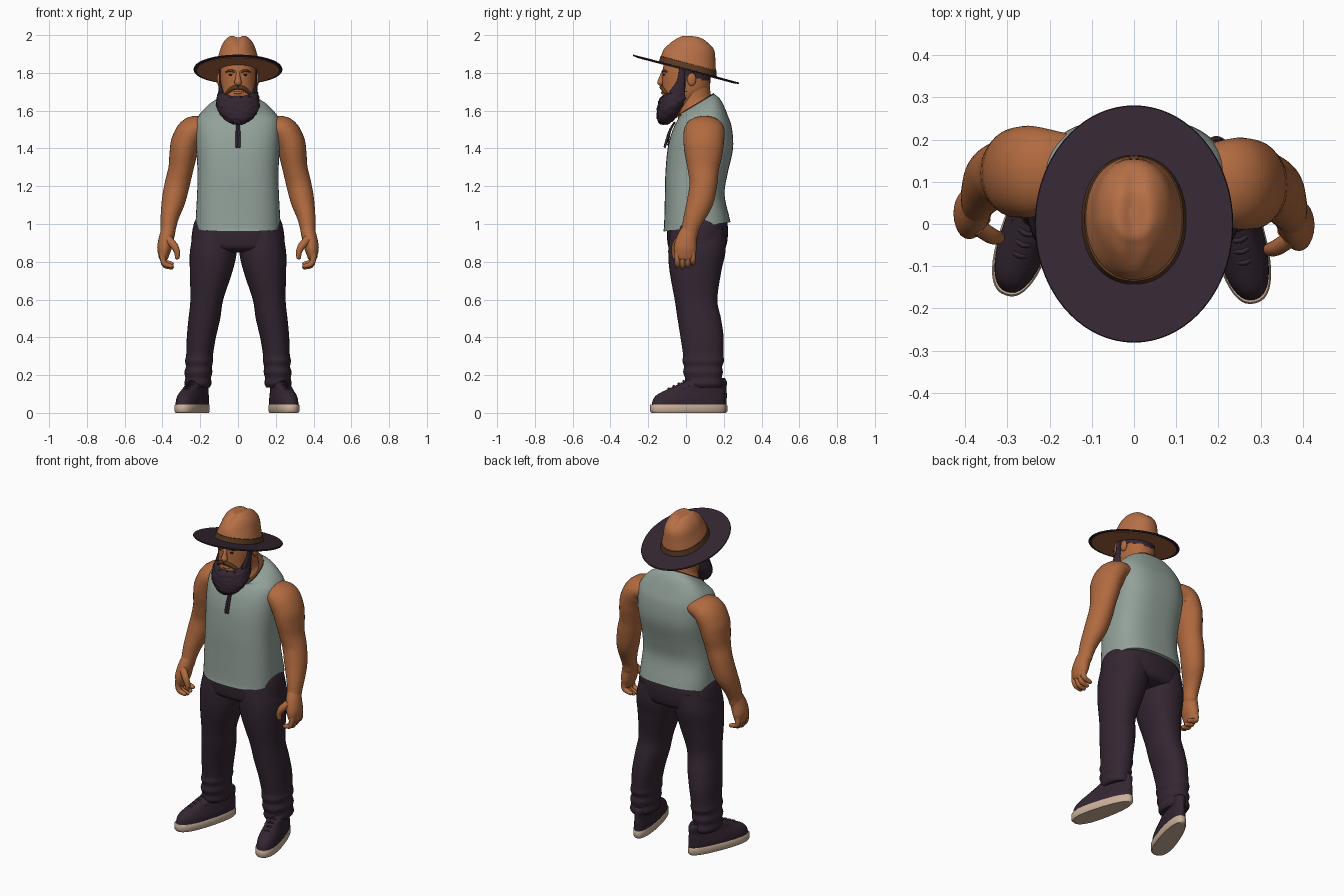
import bpy, bmesh, math, random
from mathutils import Vector

random.seed(4)


def material(name, rgb):
    m = bpy.data.materials.new(name)
    m.diffuse_color = (*rgb, 1)
    return m


SKIN = material("skin", (0.44, 0.145, 0.05))
SHIRT = material("grey_green_cloth", (0.29, 0.355, 0.32))
DARK = material("dark_plum", (0.034, 0.019, 0.031))
SOLE = material("beige_rubber", (0.60, 0.44, 0.33))
HAT = material("hat_tan", (0.47, 0.16, 0.062))
BROWN = material("dark_brown", (0.10, 0.042, 0.016))


def spline(secs, sub):
    """Catmull-Rom through the section tuples."""
    if sub < 2:
        return secs
    out, k = [], len(secs)
    for i in range(k - 1):
        a, b, c, d = secs[max(i - 1, 0)], secs[i], secs[i + 1], secs[min(i + 2, k - 1)]
        for j in range(sub):
            t = j / sub
            out.append(tuple(0.5 * (2 * q + (r - w) * t + (2 * w - 5 * q + 4 * r - e) * t * t
                                    + (3 * q - w - 3 * r + e) * t ** 3)
                             for w, q, r, e in zip(a, b, c, d)))
    return out + [secs[-1]]


def make(name, rings, mats, warp=None, rule=None):
    """Skin a stack of rings, cap both ends, colour faces by an optional rule."""
    bm = bmesh.new()
    vs = [[bm.verts.new(warp(p) if warp else p) for p in r] for r in rings]
    n = len(vs[0])
    for a, b in zip(vs, vs[1:]):
        for i in range(n):
            bm.faces.new((a[i], a[(i + 1) % n], b[(i + 1) % n], b[i]))
    bm.faces.new(vs[0])
    bm.faces.new(vs[-1])
    bmesh.ops.recalc_face_normals(bm, faces=bm.faces)
    if rule:
        for f in bm.faces:
            f.material_index = rule(f.calc_center_median())
    me = bpy.data.meshes.new(name)
    bm.to_mesh(me)
    bm.free()
    for m in mats:
        me.materials.append(m)
    ob = bpy.data.objects.new(name, me)
    bpy.context.collection.objects.link(ob)
    return ob


def stack(name, secs, *mats, p=2.0, n=40, sub=5, **kw):
    """Horizontal superellipse sections: x, y, z, rx, ry, tilt."""
    secs = spline([tuple(s) + (0,) * (6 - len(s)) for s in secs], sub)
    rings = []
    for x, y, z, rx, ry, t in secs:
        ring = []
        for i in range(n):
            c, s = math.cos(i * math.tau / n), math.sin(i * math.tau / n)
            c, s = (math.copysign(abs(v) ** (2 / p), v) for v in (c, s))
            ring.append(Vector((x + rx * c, y + ry * s, z + t * ry * s)))
        rings.append(ring)
    return make(name, rings, mats, **kw)


def tube(name, secs, mat, ref=(0, 1, 0), n=24, sub=5):
    """Sections across a path: x, y, z, radius along ref, other radius. Rounded tip."""
    secs = spline(secs, sub)
    pts = [Vector(s[:3]) for s in secs]
    rings, k = [], len(secs)

    def ring(c, t, r1, r2):
        u = (Vector(ref) - t * t.dot(Vector(ref))).normalized()
        v = t.cross(u)
        rings.append([c + u * r1 * math.cos(i * math.tau / n) + v * r2 * math.sin(i * math.tau / n)
                      for i in range(n)])
    for i, s in enumerate(secs):
        t = (pts[min(i + 1, k - 1)] - pts[max(i - 1, 0)]).normalized()
        ring(pts[i], t, s[3], s[4])
    for a in (25, 50, 70, 85):
        q, r = math.cos(math.radians(a)), min(s[3], s[4]) * math.sin(math.radians(a))
        ring(pts[-1] + t * r, t, s[3] * q, s[4] * q)
    return make(name, rings, [mat])


def ball(name, c, r, mat):
    secs = [(*(c[0], c[1], c[2] + r[2] * math.sin(a)), r[0] * math.cos(a), r[1] * math.cos(a))
            for a in (math.radians(d) for d in range(-85, 86, 17))]
    return stack(name, secs, mat, n=20, sub=1)


def side(secs, s, dy=0.0):
    return [(q[0] * s, q[1] + dy) + tuple(q[2:]) for q in secs]


# Sleeveless shirt
stack("shirt", [(0, .058, .985, .224, .178, .14), (0, .056, 1.02, .224, .172, .13),
                (0, .046, 1.15, .217, .158, .05), (0, .056, 1.27, .214, .165),
                (0, .076, 1.40, .221, .173), (0, .085, 1.50, .224, .158, .05),
                (0, .088, 1.565, .213, .132, .1), (0, .075, 1.615, .16, .108, .4),
                (0, .048, 1.628, .112, .10, .6)], SHIRT, p=2.7, n=56)
# Neck trim and cords
stack("neck_trim", [(0, .048, 1.625, .113, .102, .6), (0, .048, 1.634, .111, .10, .6)],
      BROWN, p=2.6, sub=1)
for s in (1, -1):
    tube("neck_cord", [(s * .004, -.06, 1.54, .005, .005), (s * .006, -.088, 1.49, .006, .006),
                       (s * .007, -.112, 1.41, .007, .007)], DARK, ref=(1, 0, 0), n=10)
tube("shirt_placket", [(0, -.058, 1.54, .012, .004), (0, -.083, 1.49, .01, .004),
                       (0, -.096, 1.42, .006, .004)], DARK, ref=(1, 0, 0), n=10)

# Neck, head and hairline
stack("neck", [(0, .06, 1.54, .12, .09, .4), (0, .048, 1.62, .105, .095, .4),
               (0, .042, 1.66, .088, .09, .2), (0, .035, 1.76, .082, .088)], SKIN)


def hairline(c):
    return int((c.y > 0 and c.z > 1.787 - .27 * c.y) or (-.03 < c.y <= 0 and c.z > 1.70))


stack("head", [(0, -.06, 1.58, .05, .05), (0, -.05, 1.62, .075, .075), (0, -.025, 1.67, .089, .1),
               (0, -.002, 1.72, .095, .124), (0, .003, 1.80, .097, .128), (0, .01, 1.86, .09, .12),
               (0, .015, 1.90, .06, .08)], SKIN, DARK, p=2.2, n=60, sub=8, rule=hairline)
tube("nose", [(0, -.116, 1.805, .011, .012), (0, -.128, 1.775, .013, .014),
              (0, -.134, 1.75, .02, .018)], SKIN, ref=(1, 0, 0), n=16)
for s in (1, -1):
    ball("ear", (s * .1, .03, 1.765), (.012, .024, .034), SKIN)
    ball("eye", (s * .036, -.114, 1.79), (.014, .009, .006), DARK)
    tube("eyebrow", [(s * .016, -.124, 1.806, .006, .005), (s * .04, -.12, 1.812, .007, .005),
                     (s * .064, -.103, 1.806, .004, .004)], BROWN, ref=(0, 0, 1), n=10)
    tube("moustache", [(0, -.13, 1.724, .01, .011), (s * .03, -.124, 1.718, .012, .011),
                       (s * .058, -.106, 1.695, .01, .01)], BROWN, n=12)
    tube("sideburn", [(s * .093, -.02, 1.82, .016, .008), (s * .092, -.028, 1.75, .022, .01),
                      (s * .085, -.045, 1.69, .045, .018)], DARK, n=14)
tube("lower_lip", [(-.024, -.117, 1.697, .008, .006), (0, -.123, 1.695, .009, .008),
                   (.024, -.117, 1.697, .008, .006)], SKIN, n=12)


# Bushy beard
def tuft(p):
    d = (p - Vector((0, -.06, 1.63))).normalized()
    return p + d * random.uniform(-.003, .005)


stack("beard", [(0, -.045, 1.715, .094, .078, .5), (0, -.055, 1.695, .103, .084, .4),
                (0, -.06, 1.66, .111, .087, .3), (0, -.075, 1.62, .112, .078, .2),
                (0, -.098, 1.575, .09, .056), (0, -.11, 1.545, .058, .038),
                (0, -.115, 1.528, .022, .018)], DARK, p=2.2, n=44, sub=4, warp=tuft)

# Wide hat: brim, underside, crown and band share one tilt
T = -.264
stack("hat_brim", [(0, 0, 1.816, .12, .15, T), (0, 0, 1.814, .233, .278, T),
                   (0, 0, 1.818, .235, .281, T), (0, 0, 1.823, .233, .279, T),
                   (0, 0, 1.824, .10, .13, T)], DARK, n=72, sub=1)
stack("hat_brim_underside", [(0, 0, 1.811, .219, .263, T), (0, 0, 1.815, .219, .263, T)],
      HAT, n=72, sub=1)


def crease(p):
    if p.z > 1.93:
        p.z -= .012 * math.exp(-(p.x / .022) ** 2) * min(1, (p.z - 1.93) / .04)
    if p.z > 1.86 and p.y < 0:
        p.x *= 1 + 1.2 * p.y * min(1, (p.z - 1.86) / .06)
    return p


stack("hat_crown", [(0, .01, 1.818, .121, .15, T), (0, .013, 1.85, .114, .145, T),
                    (0, .02, 1.89, .103, .136, -.28), (0, .034, 1.942, .087, .116, -.21),
                    (0, .034, 1.975, .066, .085, -.14), (0, .027, 1.994, .042, .055, -.08),
                    (0, .025, 1.997, .012, .016, -.05)], HAT, p=2.15, n=56, warp=crease)
stack("hat_band", [(0, .01, 1.82, .124, .153, T), (0, .013, 1.85, .117, .148, T),
                   (0, .013, 1.851, .112, .143, T)], BROWN, p=2.15, n=56, sub=1)

# Trouser seat
stack("trouser_seat", [(0, .058, 1.05, .21, .145), (0, .06, 1.0, .234, .16), (0, .06, .92, .246, .16),
                       (0, .058, .87, .235, .145), (0, .056, .85, .12, .09)], DARK, p=2.4, n=48)

LEG = [(.122, .06, .97, .108, .145), (.13, .058, .86, .124, .152), (.142, .05, .75, .113, .137),
       (.165, .053, .6, .087, .113), (.178, .07, .5, .084, .115), (.194, .085, .4, .077, .114),
       (.203, .091, .31, .071, .107), (.206, .091, .275, .074, .110), (.207, .09, .245, .069, .101),
       (.21, .09, .215, .074, .105), (.211, .092, .185, .068, .097), (.212, .095, .155, .072, .10),
       (.212, .097, .135, .062, .088)]
ARM = [(.15, .10, 1.515, .085, .05), (.235, .097, 1.497, .107, .075), (.275, .094, 1.435, .107, .078),
       (.29, .093, 1.37, .1, .073), (.303, .092, 1.29, .083, .066), (.322, .092, 1.21, .073, .066),
       (.342, .075, 1.12, .07, .062), (.361, .045, 1.04, .057, .049), (.369, .025, .98, .047, .041),
       (.372, .015, .94, .046, .037)]
PALM = [(.369, .02, .97, .044, .037), (.38, .003, .92, .054, .04), (.39, -.004, .87, .06, .038),
        (.394, -.006, .83, .054, .027)]
THUMB = [(.37, -.035, .92, .02, .022), (.338, -.056, .885, .019, .02), (.322, -.06, .85, .016, .016),
         (.322, -.058, .825, .013, .013)]
SOLES = [(0, 0, 0, .056, .197), (0, 0, .008, .061, .204), (0, 0, .04, .061, .204),
         (0, 0, .045, .058, .20)]
UPPER = [(0, .002, .04, .058, .198), (0, .006, .07, .058, .195), (0, .018, .097, .053, .184),
         (0, .05, .13, .047, .15), (0, .09, .163, .05, .112), (0, .098, .185, .046, .092)]


def foot_taper(p):
    p.x *= 1 - .8 * p.y
    return p


for s, word, dy in ((1, "left", 0), (-1, "right", .028)):
    # Trouser leg, arm and hand
    stack(word + "_trouser_leg", side(LEG, s), DARK, p=2.2)
    tube(word + "_arm", side(ARM, s, dy), SKIN, n=32)
    tube(word + "_palm", side(PALM, s, dy), SKIN)
    tube(word + "_thumb", side(THUMB, s, dy), SKIN, n=14)
    for i, reach in enumerate((.0, -.006, 0, .012)):
        y = -.045 + .027 * i
        tube(word + "_finger", side([(.396, y, .85, .015, .018), (.398, y, .815, .015, .016),
                                     (.386, y, .787 + reach, .0145, .0145),
                                     (.352, y, .777 + reach, .012, .012)], s, dy), SKIN, n=14)
    # Shoe, turned outwards
    shoe = [stack(word + "_sole", SOLES, SOLE, p=2.4, sub=1, n=48, warp=foot_taper),
            stack(word + "_shoe_upper", UPPER, DARK, p=2.3, n=48, warp=foot_taper)]
    for k in range(4):
        y, z = -.105 + .027 * k, .122 + .013 * k
        shoe.append(tube(word + "_lace", [(-.04, y + .02, z - .018, .006, .005),
                                          (0, y, z + .008, .006, .005),
                                          (.04, y + .02, z - .018, .006, .005)], DARK, n=8))
    for ob in shoe:
        ob.location = (s * .238, .01 + dy * .5, 0)
        ob.rotation_euler.z = s * math.radians(14 if s > 0 else 19)

# Smooth shading with kept edges
bpy.ops.object.select_all(action='SELECT')
bpy.context.view_layer.objects.active = bpy.data.objects["shirt"]
bpy.ops.object.shade_smooth_by_angle(angle=math.radians(50))
